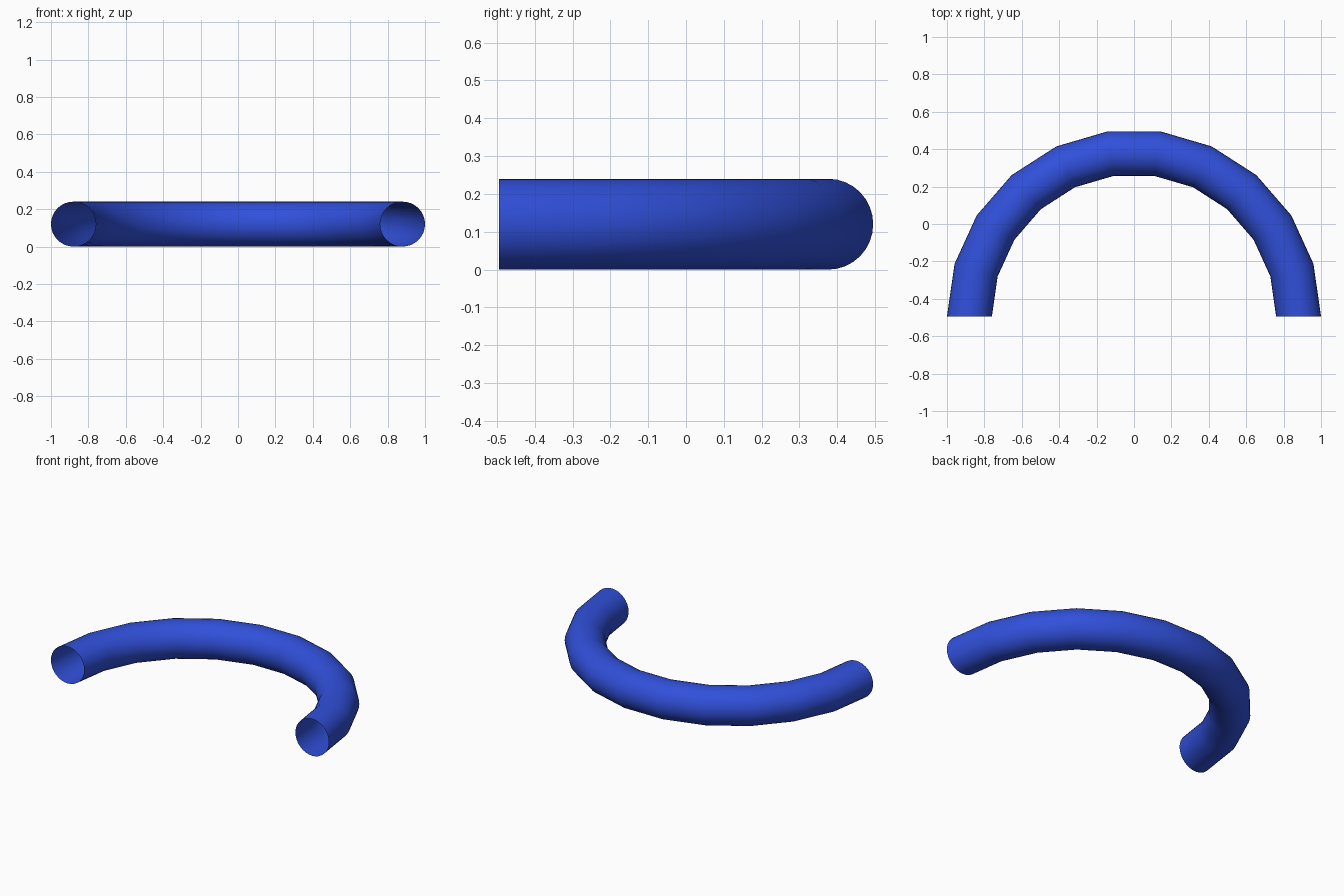
import bpy, bmesh
from math import pi, sin, cos

if "Cube" in bpy.data.objects:
    bpy.data.objects.remove(bpy.data.objects["Cube"])

SEGMENTS, SIDES = 11, 32          # along the arc, around the tube
TUBE = 0.12
ARC = 1 - TUBE
DEPTH = ARC * cos(pi / (2 * SEGMENTS)) + TUBE * cos(pi / (2 * SEGMENTS))

# Half-ring tube with open ends
bm = bmesh.new()
rings = []
for i in range(SEGMENTS + 1):
    a = pi * i / SEGMENTS
    ring = []
    for j in range(SIDES):
        b = 2 * pi * j / SIDES
        r = ARC + TUBE * cos(b)
        ring.append(bm.verts.new((r * cos(a), r * sin(a) - DEPTH / 2, TUBE + TUBE * sin(b))))
    rings.append(ring)
for r0, r1 in zip(rings, rings[1:]):
    for j in range(SIDES):
        k = (j + 1) % SIDES
        bm.faces.new((r0[j], r0[k], r1[k], r1[j]))
bmesh.ops.recalc_face_normals(bm, faces=bm.faces)
for f in bm.faces:
    f.smooth = True
mesh = bpy.data.meshes.new("half_ring_tube")
bm.to_mesh(mesh)
bm.free()
tube = bpy.data.objects.new("half_ring_tube", mesh)
bpy.context.collection.objects.link(tube)

# Blue finish
blue = bpy.data.materials.new("blue")
blue.diffuse_color = (0.03, 0.08, 0.7, 1)
blue.use_nodes = True
blue.node_tree.nodes["Principled BSDF"].inputs["Base Color"].default_value = blue.diffuse_color
mesh.materials.append(blue)
